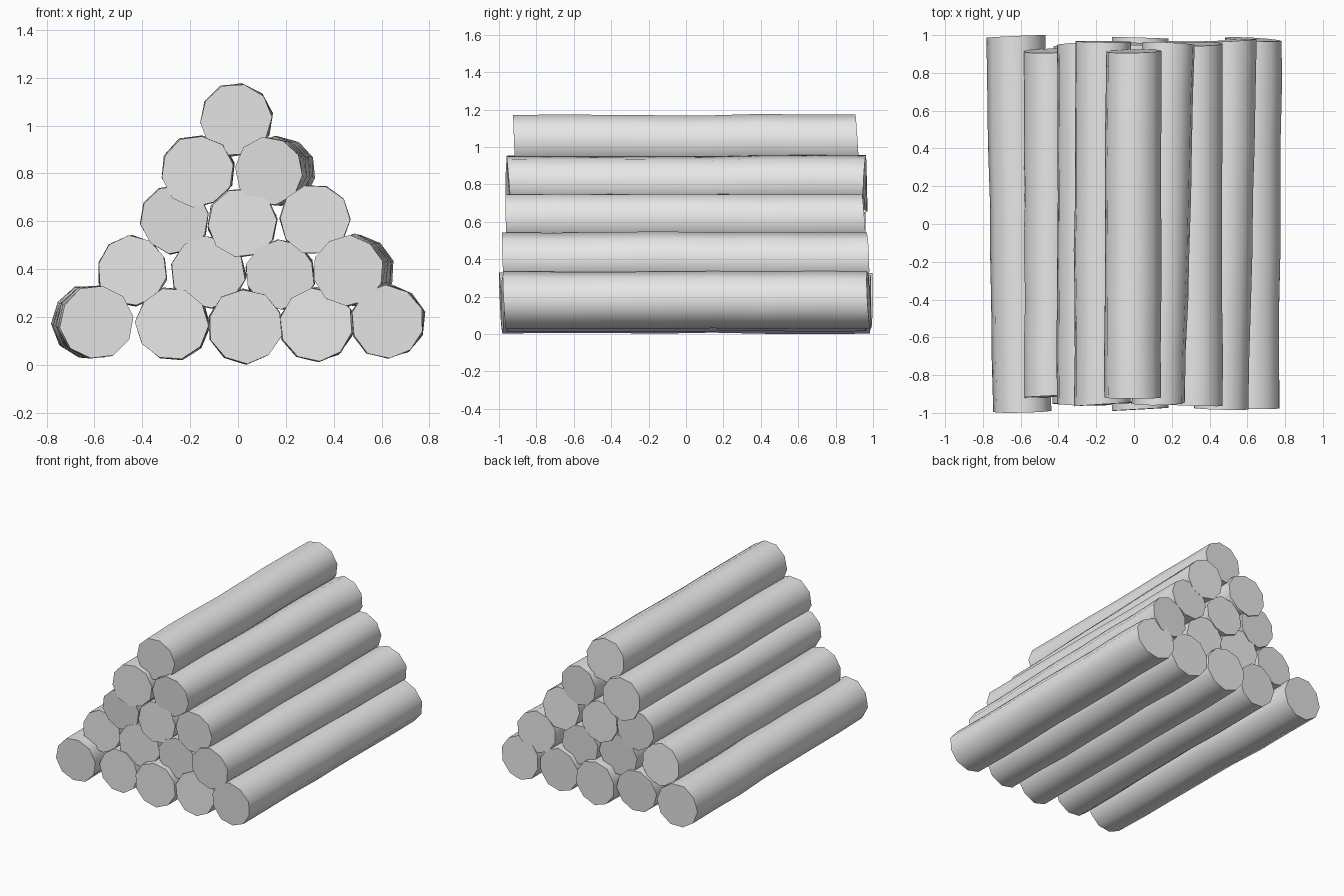
import bpy
import math
import random
from mathutils import Vector

random.seed(7)
SIDES = 10
STATIONS = 8

cube = bpy.data.objects.get("Cube")
if cube:
    bpy.data.objects.remove(cube, do_unlink=True)

# Single material
grey = bpy.data.materials.new("plain grey")
grey.use_nodes = True
colour = (0.8, 0.8, 0.8, 1)
grey.diffuse_color = colour
grey.node_tree.nodes["Principled BSDF"].inputs["Base Color"].default_value = colour


def make_log(name, front, back, radius, y_front, y_back):
    """Loft a slightly crooked log between two (x, z) end centres."""
    phase = random.uniform(0, math.tau)
    twist = random.uniform(-0.15, 0.15)
    flats = [random.uniform(0.97, 1.02) for _ in range(SIDES)]
    verts = []
    for s in range(STATIONS):
        t = s / (STATIONS - 1)
        centre = Vector(front).lerp(Vector(back), t)
        inner = 0 < s < STATIONS - 1
        if inner:
            centre += Vector((random.uniform(-1, 1), random.uniform(-1, 1))) * 0.004
        lean, lean_dir = random.uniform(0.004, 0.013), random.uniform(0, math.tau)
        for i in range(SIDES):
            a = phase + twist * t + math.tau * i / SIDES
            r = radius * flats[i] * random.uniform(0.99, 1.01)
            y = y_front + (y_back - y_front) * t
            if not inner:  # saw cuts lean slightly
                y -= math.copysign(lean * (1 + math.cos(a - lean_dir)), y)
            verts.append((centre.x + r * math.cos(a), y, centre.y + r * math.sin(a)))

    faces = []
    for s in range(STATIONS - 1):
        for i in range(SIDES):
            j = (i + 1) % SIDES
            a, b = s * SIDES, (s + 1) * SIDES
            faces.append((a + i, b + i, b + j, a + j))
    last = (STATIONS - 1) * SIDES
    faces.append(tuple(range(SIDES)))
    faces.append(tuple(reversed(range(last, last + SIDES))))

    mesh = bpy.data.meshes.new(name)
    mesh.from_pydata(verts, [], faces)
    mesh.materials.append(grey)
    log = bpy.data.objects.new(name, mesh)
    bpy.context.collection.objects.link(log)
    return log


# Rows from the ground up: (front x, front z, back x, radius, front y, back y)
rows = [
    [(-0.59, 0.18, -0.625, 0.157, -1.0, 1.0),
     (-0.275, 0.172, -0.27, 0.155, -0.96, 0.96),
     (0.03, 0.163, 0.03, 0.156, -0.99, 0.99),
     (0.325, 0.168, 0.33, 0.156, -0.96, 0.97),
     (0.625, 0.18, 0.63, 0.154, -0.98, 0.99)],
    [(-0.44, 0.395, -0.44, 0.147, -0.92, 0.93),
     (-0.125, 0.39, -0.12, 0.154, -0.95, 0.95),
     (0.175, 0.38, 0.18, 0.145, -0.95, 0.95),
     (0.46, 0.395, 0.505, 0.149, -0.985, 0.98)],
    [(-0.265, 0.61, -0.265, 0.145, -0.96, 0.965),
     (0.02, 0.595, 0.02, 0.146, -0.95, 0.96),
     (0.32, 0.61, 0.32, 0.148, -0.965, 0.965)],
    [(-0.17, 0.81, -0.165, 0.151, -0.965, 0.97),
     (0.13, 0.81, 0.185, 0.144, -0.96, 0.965)],
    [(-0.01, 1.025, -0.003, 0.151, -0.925, 0.925)],
]

logs = []
for r, row in enumerate(rows, 1):
    for n, (x0, z0, x1, radius, y0, y1) in enumerate(row, 1):
        logs.append(make_log(f"log_row_{r}_number_{n}", (x0, z0), (x1, z0),
                             radius, y0, y1))

# Round bark, crisp cut ends
bpy.ops.object.select_all(action="DESELECT")
for log in logs:
    log.select_set(True)
bpy.context.view_layer.objects.active = logs[0]
bpy.ops.object.shade_smooth_by_angle(angle=math.radians(55))

# Rest the pile on the ground
lowest = min(v.co.z for log in logs for v in log.data.vertices)
for log in logs:
    log.location.z -= lowest
